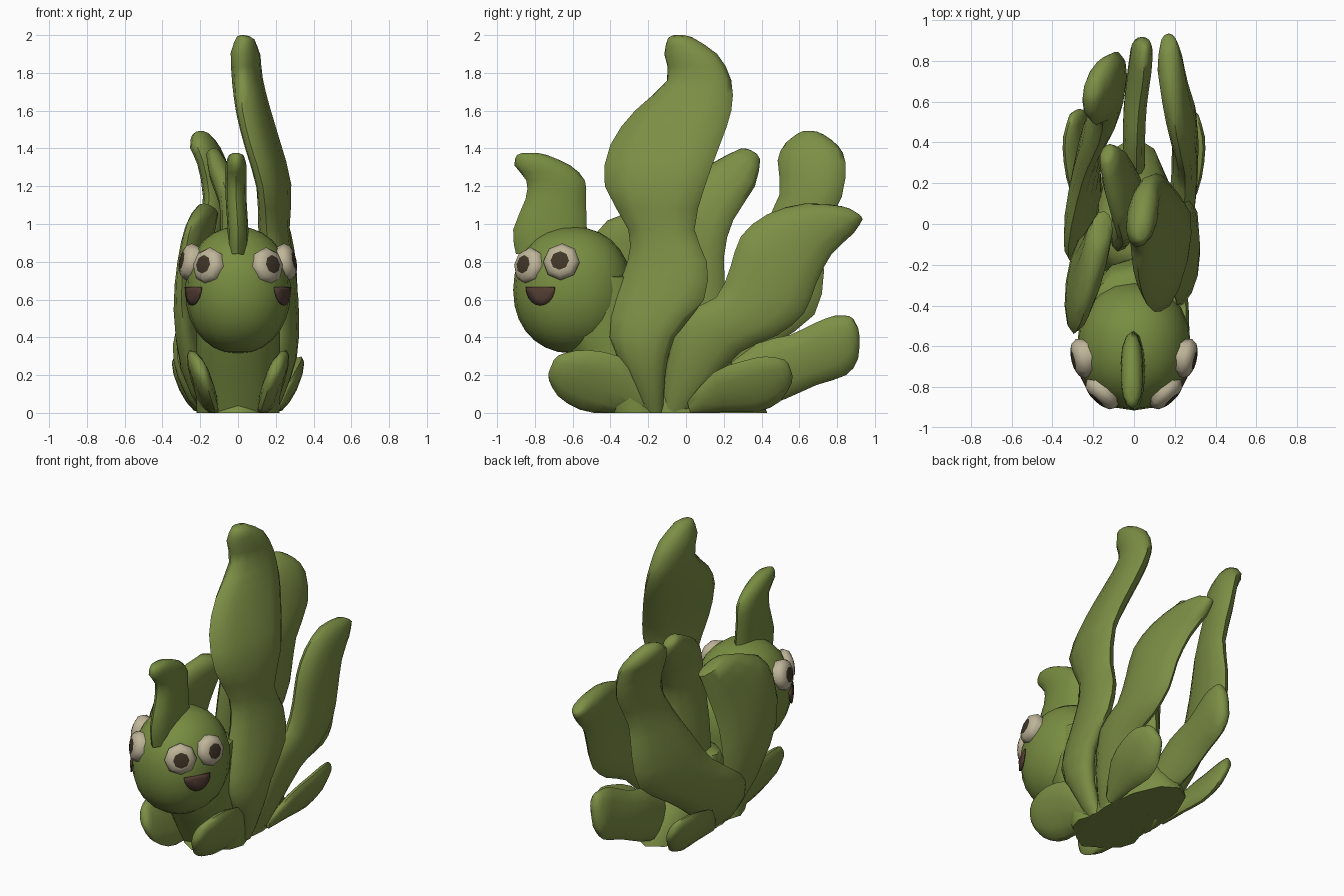
import bpy
import bmesh
import math
from mathutils import Vector

old = bpy.data.objects.get("Cube")
if old:
    bpy.data.objects.remove(old, do_unlink=True)


def material(name, color):
    mat = bpy.data.materials.new(name)
    mat.use_nodes = True
    mat.diffuse_color = (*color, 1)
    mat.node_tree.nodes["Principled BSDF"].inputs["Base Color"].default_value = (*color, 1)
    return mat


LEAF = material("leaf green", (.203, .274, .06))
HEAD = material("head green", (.188, .266, .053))
CREAM = material("eye cream", (.52, .46, .32))
PUPIL = material("pupil brown", (.054, .037, .021))
MOUTH = material("mouth brown", (.085, .047, .033))


def finish(name, bm, *materials, angle=60):
    """Turn a bmesh into a smooth shaded object."""
    bmesh.ops.recalc_face_normals(bm, faces=bm.faces)
    mesh = bpy.data.meshes.new(name)
    bm.to_mesh(mesh)
    bm.free()
    for mat in materials:
        mesh.materials.append(mat)
    obj = bpy.data.objects.new(name, mesh)
    bpy.context.collection.objects.link(obj)
    bpy.ops.object.select_all(action="DESELECT")
    obj.select_set(True)
    bpy.context.view_layer.objects.active = obj
    bpy.ops.object.shade_smooth_by_angle(angle=math.radians(angle))
    return obj


def bridge(bm, rings, cap_start=True):
    """Skin a list of equally long vertex rings and cap the ends."""
    n = len(rings[0])
    for a, b in zip(rings, rings[1:]):
        for i in range(n):
            j = (i + 1) % n
            bm.faces.new((a[i], a[j], b[j], b[i]))
    if cap_start:
        bm.faces.new(rings[0][::-1])
    bm.faces.new(rings[-1])


def smooth_ribs(ribs, steps=2):
    """Catmull-Rom interpolation that passes through every rib."""
    pts = [Vector(r) for r in ribs]
    pts = [pts[0]] + pts + [pts[-1]]
    out = []
    for a, b, c, d in zip(pts, pts[1:], pts[2:], pts[3:]):
        for k in range(steps):
            t = k / steps
            out.append(b + (c - a) * (t / 2)
                       + (2 * a - 5 * b + 4 * c - d) * (t * t / 2)
                       + (3 * b - a - 3 * c + d) * (t ** 3 / 2))
    out.append(pts[-1])
    return out


def blade(name, ribs, tilt=0, lean=0, thick=.065, side=1, mat=LEAF, sides=12):
    """Flattened tube with a rounded tip; each rib is x, y, z, half width."""
    a = math.radians(tilt)
    wide = Vector((lean, math.cos(a), math.sin(a)))
    ribs = smooth_ribs(ribs)
    # Small extra rib that rounds off the tip
    tip = ribs[-1] + (ribs[-1] - ribs[-2]).normalized() * .015
    tip[3] = ribs[-1][3] * .55
    ribs.append(tip)
    bm = bmesh.new()
    rings = []
    last = len(ribs) - 1
    for i, rib in enumerate(ribs):
        tangent = (ribs[min(i + 1, last)] - ribs[max(i - 1, 0)]).to_3d()
        normal = tangent.cross(wide).normalized()
        depth = thick * min(1, .3 + rib[3] / .2) * (.6 if i == last else 1)
        ring = []
        for k in range(sides):
            t = math.tau * k / sides
            p = rib.to_3d() + wide * (rib[3] * math.cos(t)) + normal * (depth * math.sin(t))
            ring.append(bm.verts.new((side * p.x, p.y, max(p.z, 0))))
        rings.append(ring)
    bridge(bm, rings)
    return finish(name, bm, mat)


# Flat-bottomed clump and neck
blade("root_clump", [(0, -.03, 0, .46), (0, -.02, .1, .4), (0, -.05, .3, .27),
                     (0, -.06, .48, .13)], thick=.2)
blade("neck", [(0, -.26, 0, .18), (0, -.36, .22, .2), (0, -.42, .42, .25),
               (0, -.42, .58, .25), (0, -.42, .72, .19)], thick=.22, mat=HEAD)

# Tall blade
blade("tall_leaf", [
    (.16, -.17, 0, .05), (.22, -.21, .2, .1), (.24, -.235, .4, .175),
    (.23, -.145, .6, .24), (.21, -.1, .8, .21), (.19, -.13, .97, .175),
    (.19, -.165, 1.2, .265), (.13, -.11, 1.42, .29), (.08, -.015, 1.6, .255),
    (.05, .07, 1.76, .17), (.04, .025, 1.9, .14), (.04, -.03, 1.985, .065)],
    lean=.22, thick=.075)

# Rear blades, one on each side
blade("rear_leaf_right", [
    (.15, -.06, 0, .08), (.2, .01, .2, .13), (.24, .14, .42, .18),
    (.25, .32, .51, .19), (.25, .43, .65, .23), (.24, .49, .81, .235),
    (.21, .6, .945, .2), (.18, .76, 1.03, .15), (.17, .88, 1.06, .065)], tilt=-32)
blade("rear_leaf_left", [
    (-.15, -.05, 0, .1), (-.24, .02, .2, .22), (-.25, .17, .36, .28),
    (-.205, .4, .53, .28), (-.17, .5, .75, .23), (-.13, .56, .95, .17),
    (-.11, .66, 1.15, .165), (-.14, .665, 1.33, .18), (-.185, .665, 1.42, .14),
    (-.2, .66, 1.475, .07)], tilt=-2, lean=.26)

# Inner blade and the blade behind the head
blade("inner_leaf", [
    (-.05, 0, 0, .08), (-.05, 0, .3, .15), (-.04, .04, .6, .19),
    (-.02, .05, .9, .17), (-.03, .1, 1.1, .17), (-.09, .25, 1.26, .13),
    (-.13, .34, 1.37, .06)], tilt=-28, lean=.2)
blade("cheek_leaf", [
    (-.15, -.15, 0, .08), (-.24, -.24, .25, .16), (-.27, -.29, .5, .25),
    (-.25, -.28, .75, .26), (-.21, -.2, .94, .23), (-.16, -.04, 1.07, .11)],
    tilt=-20, lean=.12)

# Low petals, mirrored
for side, label in ((1, "right"), (-1, "left")):
    blade("front_petal_" + label, [
        (.17, -.2, .02, .05), (.18, -.35, .12, .15), (.19, -.5, .17, .165),
        (.2, -.63, .21, .13), (.2, -.7, .24, .07)],
        tilt=68, lean=.4, thick=.05, side=side)
    blade("side_petal_" + label, [
        (.2, .02, .02, .04), (.25, .18, .11, .11), (.27, .34, .14, .14),
        (.28, .46, .18, .125), (.28, .54, .22, .065)],
        tilt=108, lean=.45, thick=.045, side=side)
blade("back_petal", [
    (0, .2, .08, .12), (0, .45, .22, .165), (.01, .62, .28, .15),
    (.03, .77, .34, .16), (.04, .85, .4, .13), (.05, .89, .46, .06)],
    tilt=-62, lean=-.08, thick=.055)

# Rounded, slightly boxy head with a curled crest
CENTER = Vector((0, -.6, .65))
RADII = Vector((.28, .315, .335))
BOXY = 2.15
bm = bmesh.new()
bmesh.ops.create_uvsphere(bm, u_segments=20, v_segments=14, radius=1)
for v in bm.verts:
    v.co = CENTER + RADII * Vector([math.copysign(abs(c) ** (2 / BOXY), c) for c in v.co])
finish("head", bm, HEAD)
blade("crest", [
    (0, -.71, .84, .19), (0, -.72, .97, .195), (-.01, -.69, 1.13, .16),
    (-.01, -.69, 1.23, .155), (-.01, -.76, 1.31, .148), (-.01, -.815, 1.365, .08)],
    thick=.055, mat=HEAD)


def eye(name, spot, facing, side):
    """Domed octagonal eye whose inner cap is the pupil."""
    turn = Vector((side * facing[0], facing[1], facing[2])).to_track_quat("Z", "Y")
    spot = Vector((side * spot[0], spot[1], spot[2]))
    bm = bmesh.new()
    rings = []
    for radius, height in ((.085, -.06), (.099, 0), (.08, .028), (.05, .038), (.025, .042)):
        rings.append([bm.verts.new(spot + turn @ Vector((
            radius * math.cos(math.tau * k / 8), radius * math.sin(math.tau * k / 8), height)))
            for k in range(8)])
    bridge(bm, rings)
    for f in bm.faces:
        if (turn.inverted() @ (f.calc_center_median() - spot)).z > .035:
            f.material_index = 1
    finish(name, bm, CREAM, PUPIL, angle=50)


def mouth(name, side):
    """Thin open smile wrapped on the head."""
    bm = bmesh.new()
    rings = []
    for scale in (1, .5):
        ring = []
        for k in range(11):
            t = math.pi * k / 10
            y = -.77 + .076 * scale * math.cos(t)
            z = .64 + scale * (.027 - .098 * math.sin(t))
            u = abs(y - CENTER.y) / RADII.y
            v = abs(z - CENTER.z) / RADII.z
            x = RADII.x * (1 - u ** BOXY - v ** BOXY) ** (1 / BOXY) + .008
            ring.append(bm.verts.new((side * x, y, z)))
        rings.append(ring)
    bridge(bm, rings, cap_start=False)
    obj = finish(name, bm, MOUTH)
    plate = obj.modifiers.new("plate", "SOLIDIFY")
    plate.thickness = .009
    plate.offset = 0


# A face on each side of the head
for side, label in ((1, "right"), (-1, "left")):
    eye("front_eye_" + label, (.16, -.835, .78), (.66, -.72, .17), side)
    eye("side_eye_" + label, (.262, -.66, .8), (.95, -.22, .18), side)
    mouth("mouth_" + label, side)
